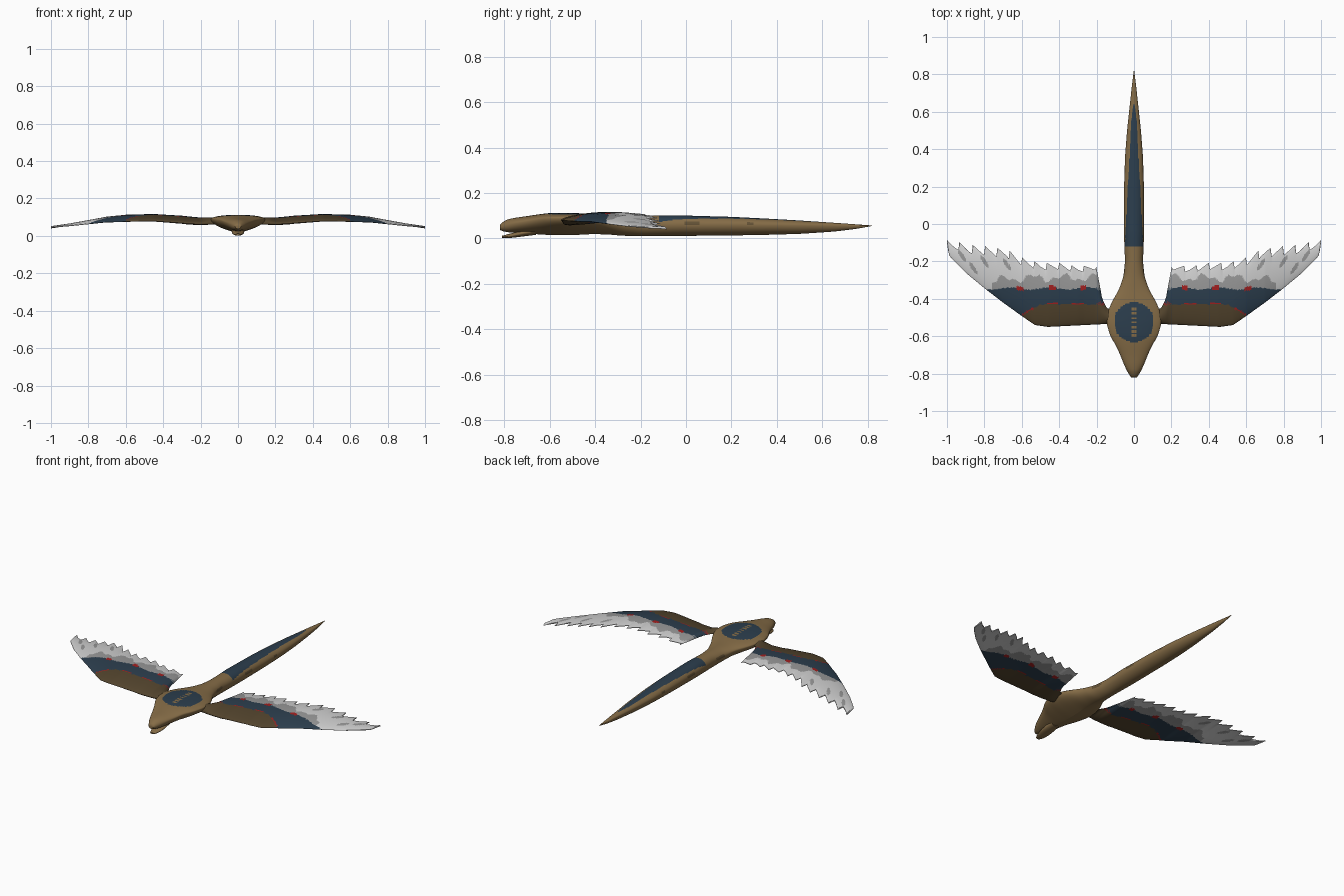
import bpy, bmesh, math

if "Cube" in bpy.data.objects:
    bpy.data.objects.remove(bpy.data.objects["Cube"])


def mat(name, rgb):
    m = bpy.data.materials.new(name)
    m.diffuse_color = (*rgb, 1)
    m.use_nodes = True
    m.node_tree.nodes["Principled BSDF"].inputs["Base Color"].default_value = m.diffuse_color
    return m


TAN, NAVY, OLIVE, WHITE, GREY, RED, BROWN = range(7)
MATS = [mat("tan", (.235, .150, .062)), mat("navy", (.025, .048, .075)),
        mat("olive_brown", (.085, .057, .026)), mat("white", (.62, .62, .62)),
        mat("grey", (.31, .31, .31)), mat("red", (.36, .014, .014)),
        mat("dark_tan", (.125, .083, .036))]


def lin(pts, t, k=1):
    """piecewise-linear lookup of column k"""
    if t <= pts[0][0]:
        return pts[0][k]
    for a, b in zip(pts, pts[1:]):
        if t <= b[0]:
            return a[k] + (b[k] - a[k]) * (t - a[0]) / (b[0] - a[0])
    return pts[-1][k]


def soft(pts, t, k, d=.018):
    d = min(d, t - pts[0][0], pts[-1][0] - t)
    return sum(lin(pts, t + d * o, k) for o in (-1, -.5, 0, .5, 1)) / 5


def loft(name, rings, paint):
    """skin closed rings, cap the ends, colour faces by a rule"""
    bm = bmesh.new()
    vs = [[bm.verts.new(p) for p in r] for r in rings]
    n = len(rings[0])
    for a, b in zip(vs, vs[1:]):
        for i in range(n):
            j = (i + 1) % n
            bm.faces.new((a[i], a[j], b[j], b[i]))
    bm.faces.new(vs[0])
    bm.faces.new(vs[-1])
    bmesh.ops.recalc_face_normals(bm, faces=bm.faces)
    bm.normal_update()
    for f in bm.faces:
        f.material_index = paint(f.calc_center_median(), f.normal)
    me = bpy.data.meshes.new(name)
    bm.to_mesh(me)
    bm.free()
    for m in MATS:
        me.materials.append(m)
    ob = bpy.data.objects.new(name, me)
    bpy.context.collection.objects.link(ob)
    bpy.context.view_layer.objects.active = ob
    ob.select_set(True)
    bpy.ops.object.shade_smooth_by_angle(angle=math.radians(50))
    ob.select_set(False)
    return ob


def body_rings(pts, steps, n=64):
    """cross-sections along y: half width, bottom, widest height, top, pinch"""
    y0, y1 = pts[0][0], pts[-1][0]
    out = []
    for i in range(steps + 1):
        y = y0 + (y1 - y0) * i / steps
        w, zb, zm, zt, p = (soft(pts, y, k) for k in range(1, 6))
        ring = []
        for j in range(n):
            a = 2 * math.pi * j / n
            c, s = math.cos(a), math.sin(a)
            x = w * math.copysign(abs(c) ** (p if s < 0 else 1), c)
            ring.append((x, y, zm + s * ((zt - zm) if s > 0 else (zm - zb))))
        out.append(ring)
    return out


# body, head and long tail in one loft
BODY = [(-.82, .015, .038, .05, .06, 1), (-.80, .03, .028, .055, .08, 1),
        (-.76, .05, .026, .065, .09, 1.1), (-.70, .074, .022, .075, .098, 1.4),
        (-.65, .096, .018, .085, .106, 1.7), (-.60, .127, .015, .089, .112, 1.9),
        (-.53, .147, .014, .09, .113, 2), (-.47, .140, .016, .089, .111, 2),
        (-.42, .120, .019, .086, .107, 1.8), (-.35, .080, .018, .078, .102, 1.5),
        (-.28, .056, .012, .066, .1, 1.2), (-.20, .048, .01, .06, .1, 1.1),
        (-.05, .054, .011, .06, .102, 1.1), (.20, .053, .013, .06, .095, 1.1),
        (.36, .048, .016, .058, .087, 1.1), (.50, .037, .02, .057, .079, 1.1),
        (.65, .021, .03, .056, .069, 1.1), (.75, .010, .042, .056, .062, 1),
        (.82, .001, .055, .056, .057, 1)]
STRIPE = [(-.12, .05), (0, .042), (.2, .033), (.4, .022), (.58, .012), (.64, .002)]


def paint_body(c, n):
    x, y = abs(c.x), c.y
    if n.z > 0 and c.z > .06:
        if x * x + (y + .525) ** 2 < .107 ** 2:          # round cap on the back
            return TAN if x < .008 and abs(y + .53) < .08 and math.sin(y * 260) > .1 else NAVY
        if -.12 < y < .64 and x < lin(STRIPE, y):        # tail stripe
            return NAVY
    # darker patches along the flanks
    if -.45 < y < .3 and n.z < .5 and c.z > .06 and math.sin(y * 23 + 1) > .72:
        return BROWN
    return TAN


loft("body", body_rings(BODY, 220), paint_body)

# lower jaw
JAW = [(-.81, .012, .003, .007, .012, 1), (-.79, .024, 0, .008, .017, 1),
       (-.74, .034, .006, .018, .03, 1), (-.66, .03, .016, .035, .055, 1)]
loft("lower_jaw", body_rings(JAW, 20, 24), lambda c, n: TAN)

# wings
LEAD = [(.10, -.53), (.16, -.535), (.3, -.542), (.46, -.55), (.53, -.54), (.6, -.492),
        (.7, -.42), (.8, -.343), (.9, -.26), (.97, -.19), (.99, -.165), (1, -.10)]
TRAIL = [(.10, -.46), (.145, -.45), (.17, -.40), (.188, -.30), (.205, -.215), (.3, -.225),
         (.4, -.205), (.5, -.205), (.6, -.175), (.68, -.13), (.8, -.112), (.88, -.105), (1, -.085)]
CREST = [(.10, .1), (.2, .104), (.3, .115), (.45, .124), (.6, .12), (.7, .109),
         (.8, .089), (.9, .069), (1, .052)]


def wing_rings(side, cols=150, n=52):
    out = []
    for i in range(cols + 1):
        x = .10 + .90 * i / cols
        lead, trail = lin(LEAD, x), lin(TRAIL, x)
        # saw-toothed feather tips
        phase = ((x - .205) / .0663) % 1
        notch = (.022 + .04 * x) * (1 - phase) if .205 < x < .995 else 0
        notch = min(notch, .55 * (trail - lead))
        drop = .034 * min(1, max(.1, (1.02 - x) / .4)) * min(1, .5 + (x - .1) * 3)
        thick = .034 - .026 * max(0, x - .2) / .8
        top, bot = [], []
        for j in range(n + 1):
            v = (j / n) ** 1.15
            y = lead + (trail - lead) * v - notch * v ** 5
            h = thick * 1.1 * math.sqrt(v) * (1 - v) + .0015
            z = lin(CREST, x) - drop * (1 - v) ** 2 - thick * .35 - .008 * v * v
            top.append((side * x, y, z + h))
            bot.append((side * x, y, z - h))
        out.append(top + bot[::-1])
    return out


def paint_wing(c, n):
    x, y = abs(c.x), c.y
    edge = -.43 - .6 * max(0, x - .5)
    hem = -.345 + .006 * math.sin(x * 31)
    if y < edge:
        return OLIVE
    if x < .6 and y < edge + .008 and math.sin(x * 47) > .1:
        return RED                                       # thin red line
    if .2 < x < .65 and abs(y - hem) < .011 and math.sin(x * 75) + .6 * math.sin(x * 33) > .7:
        return RED                                       # red spots on the hem
    if y < hem:
        return NAVY
    if x < .76 and y < -.288 + .016 * math.sin(x * 38) + .01 * math.sin(x * 91) - .09 * max(0, x - .58):
        return GREY
    # grey flecks on the outer feathers
    for fx, fy in ((.68, -.215), (.80, -.2), (.86, -.235), (.92, -.17)):
        u, w = (x - fx) - .6 * (y - fy), (y - fy)
        if (u / .012) ** 2 + (w / .032) ** 2 < 1:
            return GREY
    return WHITE


for side, label in ((1, "right"), (-1, "left")):
    loft("wing_" + label, wing_rings(side), paint_wing)
